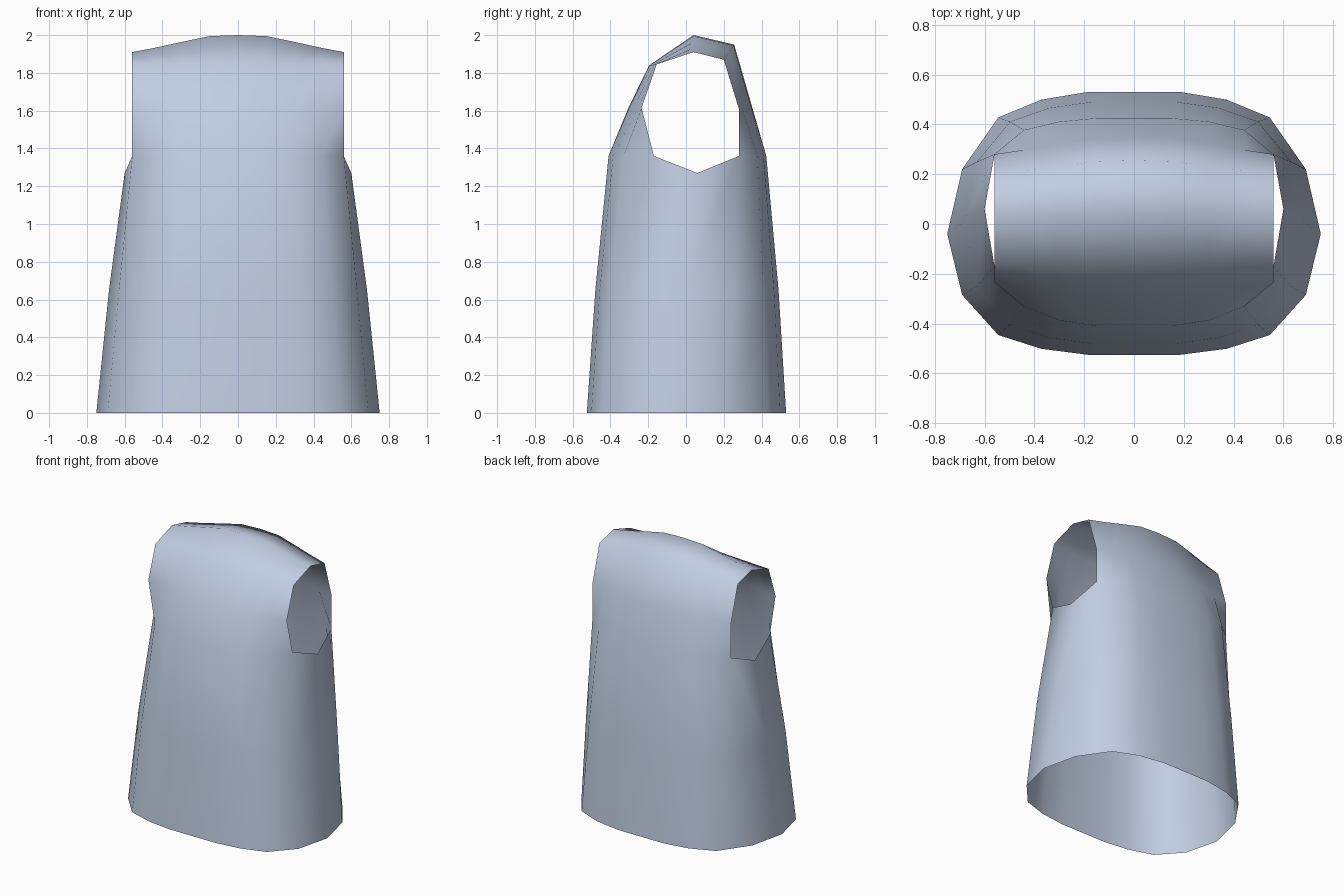
import bpy, bmesh

if "Cube" in bpy.data.objects:
    bpy.data.objects.remove(bpy.data.objects["Cube"])

fabric = bpy.data.materials.new("blue grey fabric")
fabric.diffuse_color = (0.53, 0.61, 0.76, 1)
fabric.use_nodes = True
fabric.node_tree.nodes["Principled BSDF"].inputs["Base Color"].default_value = fabric.diffuse_color

# How the cloth moves from the centre line to its outer edge, column by column
ACROSS = (0, 0.27, 0.54, 0.79, 1)
ROUND = (0, 0.0, 0.1, 0.33, 1)       # wraps round the waist
SLOPE = (0, 0.06, 0.41, 0.75, 1)     # slopes over the shoulder

# Rows from front hem, over the shoulder, to back hem:
# edge x, centre (y, z), edge (y, z), bend
ROWS = [
    (0.69, (-0.525, 0.00), (-0.285, 0.00), ROUND),
    (0.63, (-0.48, 0.65), (-0.25, 0.65), ROUND),
    (0.56, (-0.41, 1.36), (-0.17, 1.36), ROUND),
    (0.56, (-0.305, 1.615), (-0.235, 1.615), SLOPE),
    (0.56, (-0.195, 1.84), (-0.155, 1.845), SLOPE),
    (0.56, (0.04, 2.00), (0.04, 1.91), SLOPE),
    (0.56, (0.255, 1.95), (0.20, 1.87), SLOPE),
    (0.56, (0.35, 1.62), (0.28, 1.61), SLOPE),
    (0.56, (0.425, 1.36), (0.28, 1.36), ROUND),
    (0.63, (0.49, 0.65), (0.25, 0.65), ROUND),
    (0.69, (0.53, 0.00), (0.22, 0.00), ROUND),
]
# Side seam from hem to the bottom of the armhole
SEAM = [(0.75, -0.04, 0.0), (0.683, 0.01, 0.65), (0.60, 0.06, 1.27)]

bm = bmesh.new()
grid = []
for edge_x, c, e, bend in ROWS:
    grid.append([bm.verts.new((edge_x * a, c[0] + (e[0] - c[0]) * b, c[1] + (e[1] - c[1]) * b))
                 for a, b in zip(ACROSS, bend)])

# Front, shoulders and back as one sheet
for low, high in zip(grid, grid[1:]):
    for i in range(len(ACROSS) - 1):
        bm.faces.new((low[i], low[i + 1], high[i + 1], high[i]))

# Side panels below the armhole
seam = [bm.verts.new(p) for p in SEAM]
for k in range(2):
    front = (grid[k][-1], grid[k + 1][-1])
    back = (grid[-1 - k][-1], grid[-2 - k][-1])
    bm.faces.new((front[0], seam[k], seam[k + 1], front[1]))
    bm.faces.new((seam[k], back[0], back[1], seam[k + 1]))

# Mirror to the other side
geom = bm.verts[:] + bm.edges[:] + bm.faces[:]
bmesh.ops.mirror(bm, geom=geom, axis='X', merge_dist=0.001)
bmesh.ops.remove_doubles(bm, verts=bm.verts, dist=0.001)
bmesh.ops.recalc_face_normals(bm, faces=bm.faces)
top = max(bm.faces, key=lambda f: f.calc_center_median().z)
if top.normal.z < 0:
    bmesh.ops.reverse_faces(bm, faces=bm.faces)
for f in bm.faces:
    f.smooth = True

mesh = bpy.data.meshes.new("sleeveless_top")
bm.to_mesh(mesh)
bm.free()
mesh.materials.append(fabric)
bpy.context.collection.objects.link(bpy.data.objects.new("sleeveless_top", mesh))
